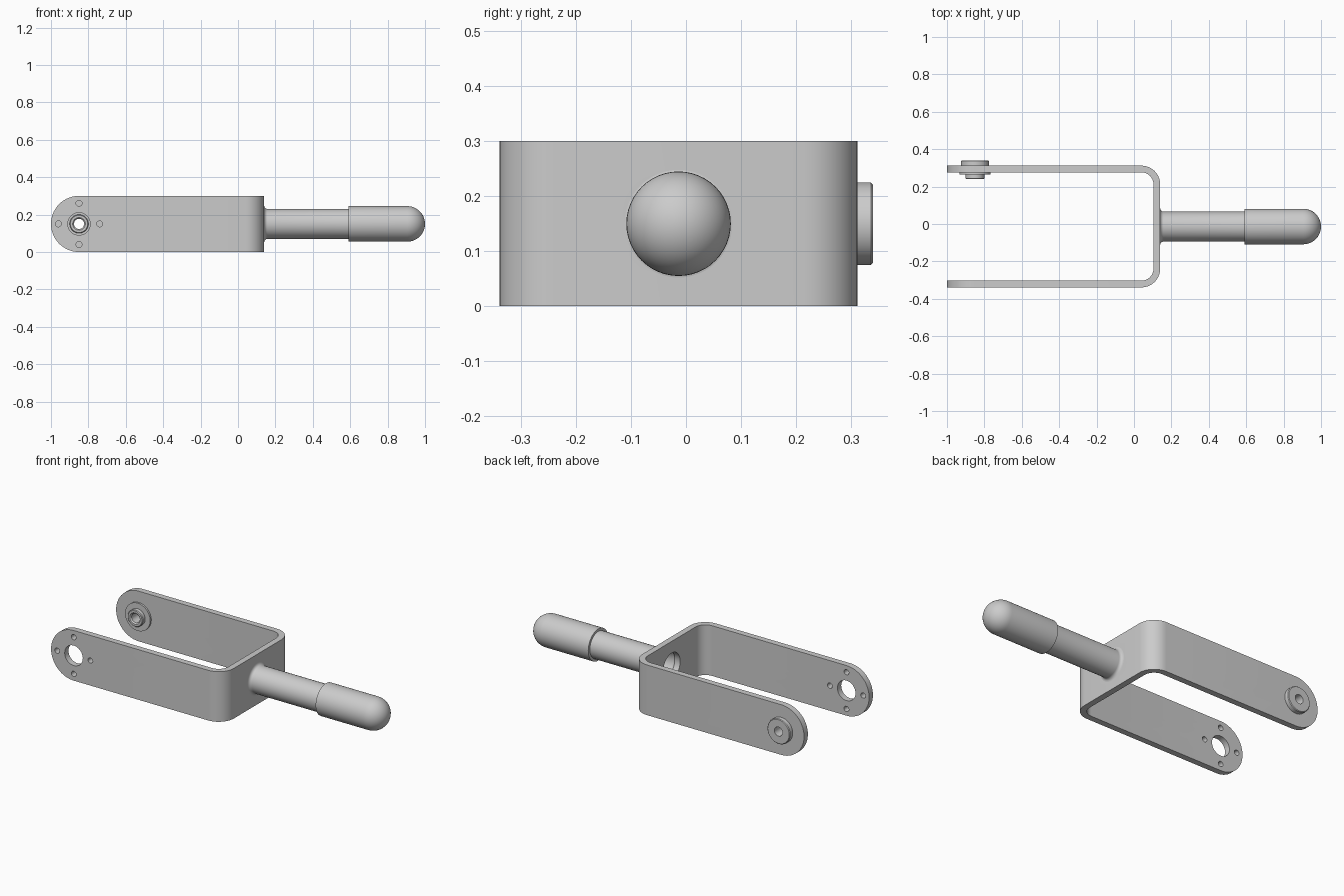
import bpy, bmesh
from math import sin, cos, pi, radians
from mathutils import Vector

if "Cube" in bpy.data.objects:
    bpy.data.objects.remove(bpy.data.objects["Cube"])

YC, ZC = -0.0135, 0.15          # fork centre line
HALF, T = 0.3255, 0.036         # half width and plate thickness
PIVOT_X = -0.85


def finish(name, bm, smooth=True):
    bmesh.ops.remove_doubles(bm, verts=bm.verts, dist=1e-5)
    bmesh.ops.recalc_face_normals(bm, faces=bm.faces)
    me = bpy.data.meshes.new(name)
    bm.to_mesh(me)
    bm.free()
    ob = bpy.data.objects.new(name, me)
    bpy.context.collection.objects.link(ob)
    if smooth:
        smooth_shade(ob)
    return ob


def select(ob):
    bpy.ops.object.select_all(action='DESELECT')
    ob.select_set(True)
    bpy.context.view_layer.objects.active = ob


def smooth_shade(ob):
    select(ob)
    bpy.ops.object.shade_smooth_by_angle(angle=radians(35))


def prism(name, points, offset):
    """Extrude a closed outline of 3D points."""
    bm = bmesh.new()
    face = bm.faces.new([bm.verts.new(p) for p in points])
    res = bmesh.ops.extrude_face_region(bm, geom=[face], use_keep_orig=True)
    verts = [g for g in res['geom'] if isinstance(g, bmesh.types.BMVert)]
    bmesh.ops.translate(bm, verts=verts, vec=offset)
    return finish(name, bm, False)


def revolve(name, points, centre, axis, closed=False, steps=48):
    """Spin a profile lying in the xy plane around an axis."""
    bm = bmesh.new()
    vs = [bm.verts.new(p) for p in points]
    pairs = list(zip(vs, vs[1:])) + ([(vs[-1], vs[0])] if closed else [])
    es = [bm.edges.new(p) for p in pairs]
    bmesh.ops.spin(bm, geom=vs + es, cent=centre, axis=axis,
                   angle=2 * pi, steps=steps, use_duplicate=False)
    return finish(name, bm)


def boolean(ob, cutter, op):
    mod = ob.modifiers.new('cut', 'BOOLEAN')
    mod.operation, mod.solver, mod.object = op, 'EXACT', cutter
    select(ob)
    bpy.ops.object.modifier_apply(modifier=mod.name)
    bpy.data.objects.remove(cutter)


def arc(cx, cy, r, a0, a1, n):
    return [(cx + r * cos(radians(a0 + (a1 - a0) * i / n)),
             cy + r * sin(radians(a0 + (a1 - a0) * i / n))) for i in range(n + 1)]


def cylinder_cutter(r, x, z, y0, y1, n=32):
    pts = [(px, y0, pz) for px, pz in arc(x, z, r, 0, 360, n)[:-1]]
    return prism('cutter', pts, (0, y1 - y0, 0))


# U-shaped fork: bent strip, then trimmed to rounded arm ends
XR, R = 0.14, 0.1
r = R - T
outline = ([(-1.1, YC - HALF)]
           + arc(XR - R, YC - HALF + R, R, -90, 0, 10)
           + arc(XR - R, YC + HALF - R, R, 0, 90, 10)
           + [(-1.1, YC + HALF), (-1.1, YC + HALF - T)]
           + arc(XR - R, YC + HALF - R, r, 90, 0, 10)
           + arc(XR - R, YC - HALF + R, r, 0, -90, 10)
           + [(-1.1, YC - HALF + T)])
fork = prism('fork', [(x, y, -0.1) for x, y in outline], (0, 0, 0.5))
side = arc(PIVOT_X, ZC, 0.15, 90, 270, 28) + [(0.3, 0), (0.3, 0.3)]
boolean(fork, prism('cutter', [(x, -0.5, z) for x, z in side], (0, 1, 0)), 'INTERSECT')

# Pivot hole and four screw holes in the front arm
boolean(fork, cylinder_cutter(0.06, PIVOT_X, ZC, -0.45, -0.2), 'DIFFERENCE')
for dx, dz in ((0.11, 0), (-0.11, 0), (0, 0.11), (0, -0.11)):
    boolean(fork, cylinder_cutter(0.016, PIVOT_X + dx, ZC + dz, -0.45, -0.2, 16), 'DIFFERENCE')

# Bushing hole in the back arm
boolean(fork, cylinder_cutter(0.045, PIVOT_X, ZC, 0.2, 0.45), 'DIFFERENCE')

# Opening in the cross plate where the hollow shaft joins
pts = [(0.0, y, z) for y, z in arc(YC, ZC, 0.08, 0, 360, 48)[:-1]]
boolean(fork, prism('cutter', pts, (0.3, 0, 0)), 'DIFFERENCE')
smooth_shade(fork)

# Flanged bushing through the back arm
prof = [(0.027, 0.34), (0.071, 0.34), (0.075, 0.336), (0.075, 0.312),
        (0.045, 0.312), (0.045, 0.277), (0.083, 0.277), (0.083, 0.265),
        (0.05, 0.265), (0.05, 0.244), (0.046, 0.24), (0.034, 0.24), (0.027, 0.247)]
revolve('bushing', [(PIVOT_X + a, y, ZC) for a, y in prof],
        (PIVOT_X, 0, ZC), (0, 1, 0), closed=True)

# Shaft with a small fillet at the plate
flare = [(0.14, 0.098)] + arc(0.158, 0.098, 0.018, 180, 270, 5)[1:]
revolve('shaft', [(x, YC + a, ZC) for x, a in flare + [(0.59, 0.08)]],
        (0, YC, ZC), (1, 0, 0))

# Grip sleeve with a domed end
dome = arc(0.905, 0, 0.095, 90, 0, 12)
revolve('grip', [(x, YC + a, ZC) for x, a in [(0.59, 0.08), (0.59, 0.095)] + dome],
        (0, YC, ZC), (1, 0, 0))
